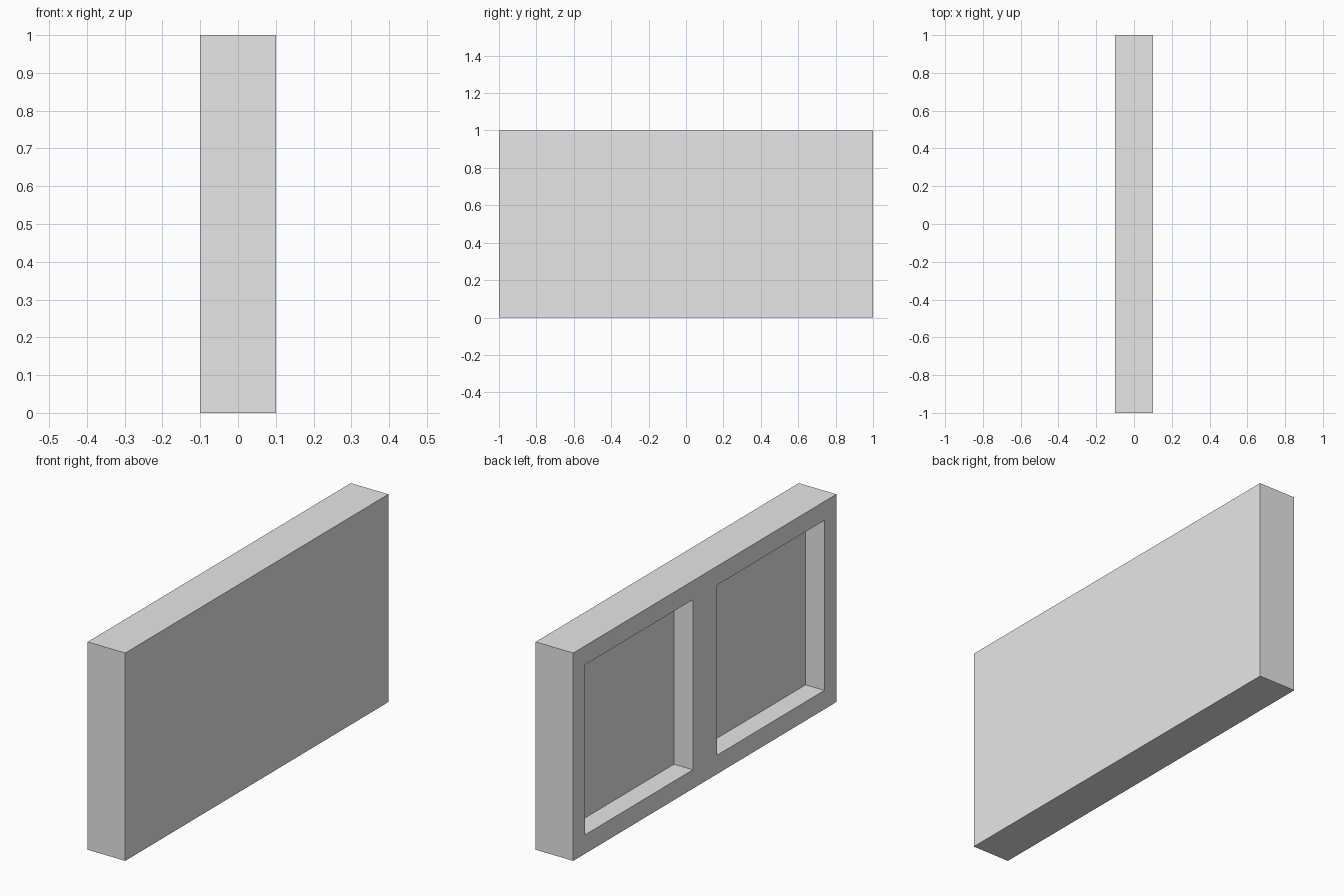
import bpy
import bmesh
from mathutils import Vector

cube = bpy.data.objects.get("Cube")
if cube:
    bpy.data.objects.remove(cube, do_unlink=True)

THICK, LENGTH, HEIGHT = 0.2, 2.0, 1.0
BORDER = 0.091      # rim around each recess
DEPTH = 0.1         # recess depth

grey = bpy.data.materials.new("light grey")
grey.use_nodes = True
colour = (0.8, 0.8, 0.8, 1)
grey.diffuse_color = colour
grey.node_tree.nodes["Principled BSDF"].inputs["Base Color"].default_value = colour

# Solid slab standing on the ground
bm = bmesh.new()
bmesh.ops.create_cube(bm, size=1)
for v in bm.verts:
    v.co = Vector((v.co.x * THICK, v.co.y * LENGTH, (v.co.z + 0.5) * HEIGHT))

# Split the slab at its middle into two square bays
bmesh.ops.bisect_plane(bm, geom=bm.verts[:] + bm.edges[:] + bm.faces[:],
                       plane_co=(0, 0, 0), plane_no=(0, 1, 0))

# Inset each bay on the -x side and sink its centre
bm.normal_update()
bays = [f for f in bm.faces if f.normal.x < -0.9]
bmesh.ops.inset_individual(bm, faces=bays, thickness=BORDER, use_even_offset=True)
for bay in bays:
    rim = [e for e in bay.edges]
    hole = bmesh.ops.extrude_discrete_faces(bm, faces=[bay])["faces"][0]
    for v in hole.verts:
        v.co.x += DEPTH

# Remove the middle seam where the surface is flat
bmesh.ops.recalc_face_normals(bm, faces=bm.faces[:])
seam = [e for e in bm.edges
        if all(abs(v.co.y) < 0.001 for v in e.verts)
        and not all(v.co.x < -0.09 for v in e.verts)]
bmesh.ops.dissolve_edges(bm, edges=seam, use_verts=False)

mesh = bpy.data.meshes.new("recessed_panel")
bm.to_mesh(mesh)
bm.free()
mesh.materials.append(grey)
panel = bpy.data.objects.new("recessed_panel", mesh)
bpy.context.collection.objects.link(panel)
